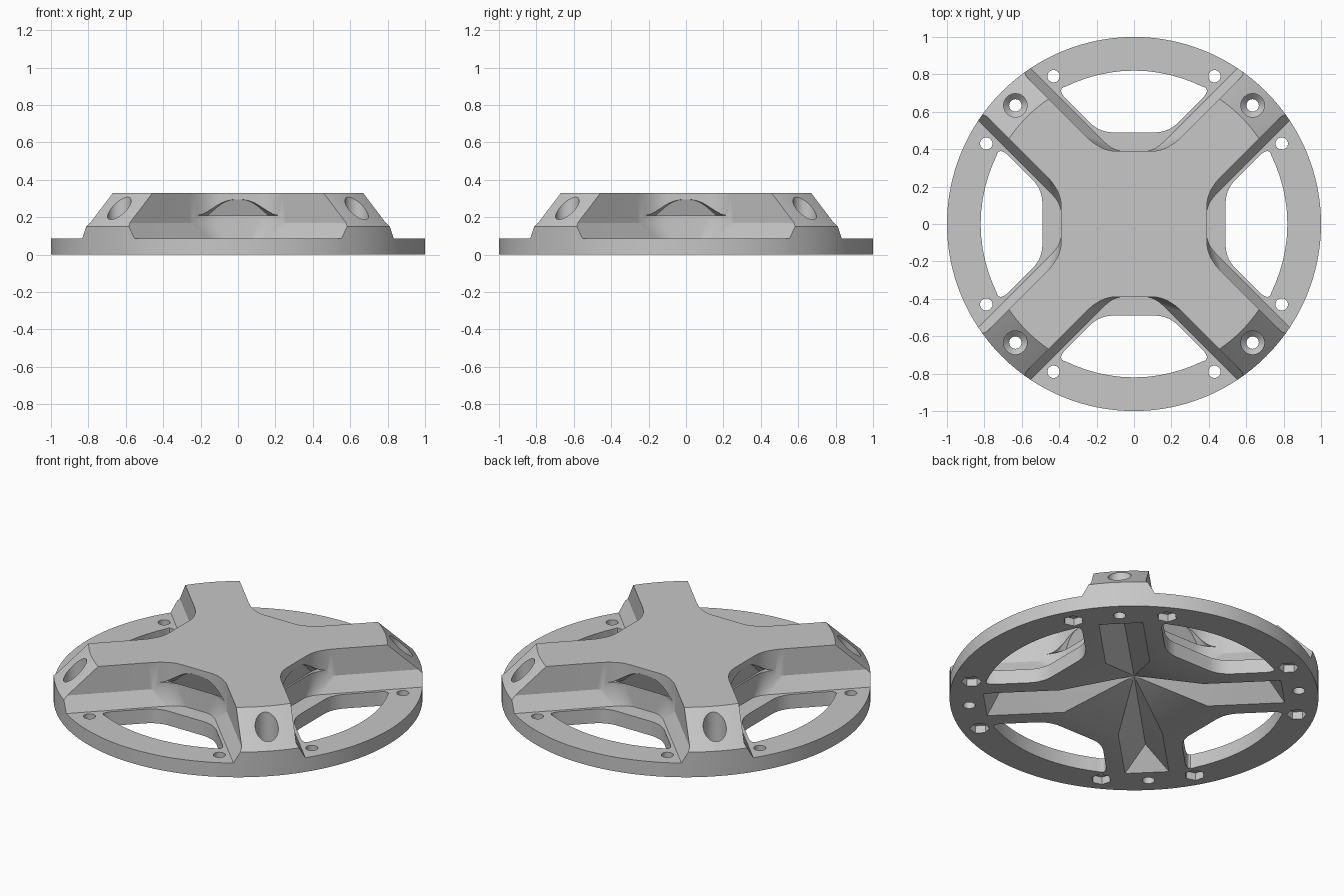
import bpy, bmesh, math
from mathutils import Matrix, Vector

if "Cube" in bpy.data.objects:
    bpy.data.objects.remove(bpy.data.objects["Cube"], do_unlink=True)

grey = bpy.data.materials.new("plain grey")
grey.use_nodes = True
grey.diffuse_color = (0.57, 0.57, 0.57, 1)
grey.node_tree.nodes["Principled BSDF"].inputs["Base Color"].default_value = (0.57, 0.57, 0.57, 1)


def finish(bm, name):
    bmesh.ops.recalc_face_normals(bm, faces=bm.faces)
    mesh = bpy.data.meshes.new(name)
    bm.to_mesh(mesh)
    bm.free()
    mesh.materials.append(grey)
    ob = bpy.data.objects.new(name, mesh)
    bpy.context.collection.objects.link(ob)
    return ob


def loft(name, loops):
    """Closed solid through loops of equal length."""
    bm = bmesh.new()
    rings = [[bm.verts.new(p) for p in loop] for loop in loops]
    for low, high in zip(rings, rings[1:]):
        for i in range(len(low)):
            j = (i + 1) % len(low)
            bm.faces.new((low[i], low[j], high[j], high[i]))
    bm.faces.new(rings[0])
    bm.faces.new(rings[-1])
    return finish(bm, name)


def ring(radius, z, n=96, centre=(0, 0), turn=0.0):
    return [(centre[0] + radius * math.cos(turn + math.tau * i / n),
             centre[1] + radius * math.sin(turn + math.tau * i / n), z) for i in range(n)]


def curve(a, b, c, n=8):
    """Rounded corner from a to c around b."""
    a, b, c = Vector(a), Vector(b), Vector(c)
    points = [a * (1 - t) ** 2 + b * 2 * t * (1 - t) + c * t * t for t in (i / n for i in range(n + 1))]
    return [(p.x, p.y) for p in points]


def at_height(points, z):
    return [(p[0], p[1], z) for p in points]


def cut(body, cutter, turns=1, start=0.0):
    """Subtract the cutter at equal turns about the middle, then remove it."""
    bpy.context.view_layer.objects.active = body
    for k in range(turns):
        cutter.matrix_world = Matrix.Rotation(start + math.pi / 2 * k, 4, "Z")
        mod = body.modifiers.new("cut", "BOOLEAN")
        mod.operation = "DIFFERENCE"
        mod.solver = "EXACT"
        mod.object = cutter
        bpy.context.view_layer.update()
        bpy.ops.object.modifier_apply(modifier=mod.name)
    bpy.data.objects.remove(cutter, do_unlink=True)


# Round body with a sloped shoulder
hub = loft("cross_hub", [ring(1, 0, 128), ring(1, 0.15, 128), ring(0.81, 0.33, 128)])


# Four side pockets leave the raised diagonal cross
def pocket_outline(gap, fillet, flat=0.39):
    x = flat - gap
    right = [((2.4 - gap) / 2, (2.4 + gap) / 2)]
    right += curve((x + fillet, flat + fillet), (x, flat), (x - fillet, flat))
    return right + [(-px, py) for px, py in reversed(right)]


low, high = pocket_outline(0.28, 0.05), pocket_outline(0.212, 0.08)
cut(hub, loft("pocket", [at_height(low, 0.085), at_height(high, 0.17), at_height(high, 0.4)]), 4)

# Windows through the rim
half = curve((0.11, 0.49), (0.185, 0.49), (0.24, 0.545))
half += curve((0.36, 0.665), (0.42, 0.725), (0.36, 0.737), 6)
half += [(0.82 * math.sin(a), 0.82 * math.cos(a)) for a in (0.4, 0.32, 0.24, 0.16, 0.08)]
window = half + [(0, 0.82)] + [(-x, y) for x, y in reversed(half)]
cut(hub, loft("window", [at_height(window, -0.1), at_height(window, 0.2)]), 4)

# Arched slot in each middle wall, its roof slanting down and inward
arch = []
for i in range(25):
    t = i / 12 - 1
    arch.append((0.22 * t, 0.209 + 0.086 * (0.5 + 0.5 * math.cos(math.pi * abs(t) ** 1.3))))
front = [(x, 0.6, z) for x, z in arch]
mouth = [(x, 0.39, z) for x, z in arch]
back = [(x, 0.39 - 0.5 * (0.297 - z), z - 0.3 * (0.297 - z)) for x, z in arch]
cut(hub, loft("slot", [front, mouth, back]), 4)


# Hollow underside: a shallow tent with a hipped roof along each arm
def underside():
    bm = bmesh.new()
    apex = bm.verts.new((0, 0, 0.14))
    edge, mouths = [], []
    for k in range(4):
        turn = Matrix.Rotation(math.pi / 4 + math.pi / 2 * k, 3, "Z")
        m1, e1, e2, m2, ridge, hip = [bm.verts.new(turn @ Vector(p)) for p in (
            (0.39, -0.12, 0), (0.81, -0.12, 0), (0.81, 0.12, 0), (0.39, 0.12, 0),
            (0.39, 0, 0.13), (0.71, 0, 0.12))]
        for face in ((apex, m1, ridge), (m1, e1, hip), (m1, hip, ridge), (e1, e2, hip),
                     (e2, m2, hip), (m2, ridge, hip), (m2, apex, ridge)):
            bm.faces.new(face)
        edge += [m1, e1, e2, m2]
        mouths.append((m1, m2))
    for k in range(4):
        bm.faces.new((mouths[k][1], mouths[(k + 1) % 4][0], apex))
    base = [bm.verts.new(v.co - Vector((0, 0, 0.1))) for v in edge]
    for i in range(16):
        j = (i + 1) % 16
        bm.faces.new((edge[i], edge[j], base[j], base[i]))
    bm.faces.new(base)
    return finish(bm, "underside_hollow")


cut(hub, underside())

# Stepped screw holes at the arm ends
end = (0.897, 0)
cut(hub, loft("end_hole", [ring(0.033, -0.1, 32, end), ring(0.033, 0.1, 32, end),
                           ring(0.063, 0.13, 32, end), ring(0.063, 0.4, 32, end)]), 4, math.pi / 4)

# Rim holes with six-sided nut seats underneath
for side in (-1, 1):
    spot = (0.43 * side, 0.79)
    cut(hub, loft("rim_hole", [ring(0.033, -0.1, 32, spot), ring(0.033, 0.2, 32, spot)]), 4)
    cut(hub, loft("nut_seat", [ring(0.055, -0.1, 6, spot, side * math.pi / 4),
                               ring(0.055, 0.045, 6, spot, side * math.pi / 4)]), 4)

# Smooth curves, sharp edges
bpy.ops.object.select_all(action="DESELECT")
hub.select_set(True)
bpy.context.view_layer.objects.active = hub
bpy.ops.object.shade_smooth_by_angle(angle=math.radians(25))
